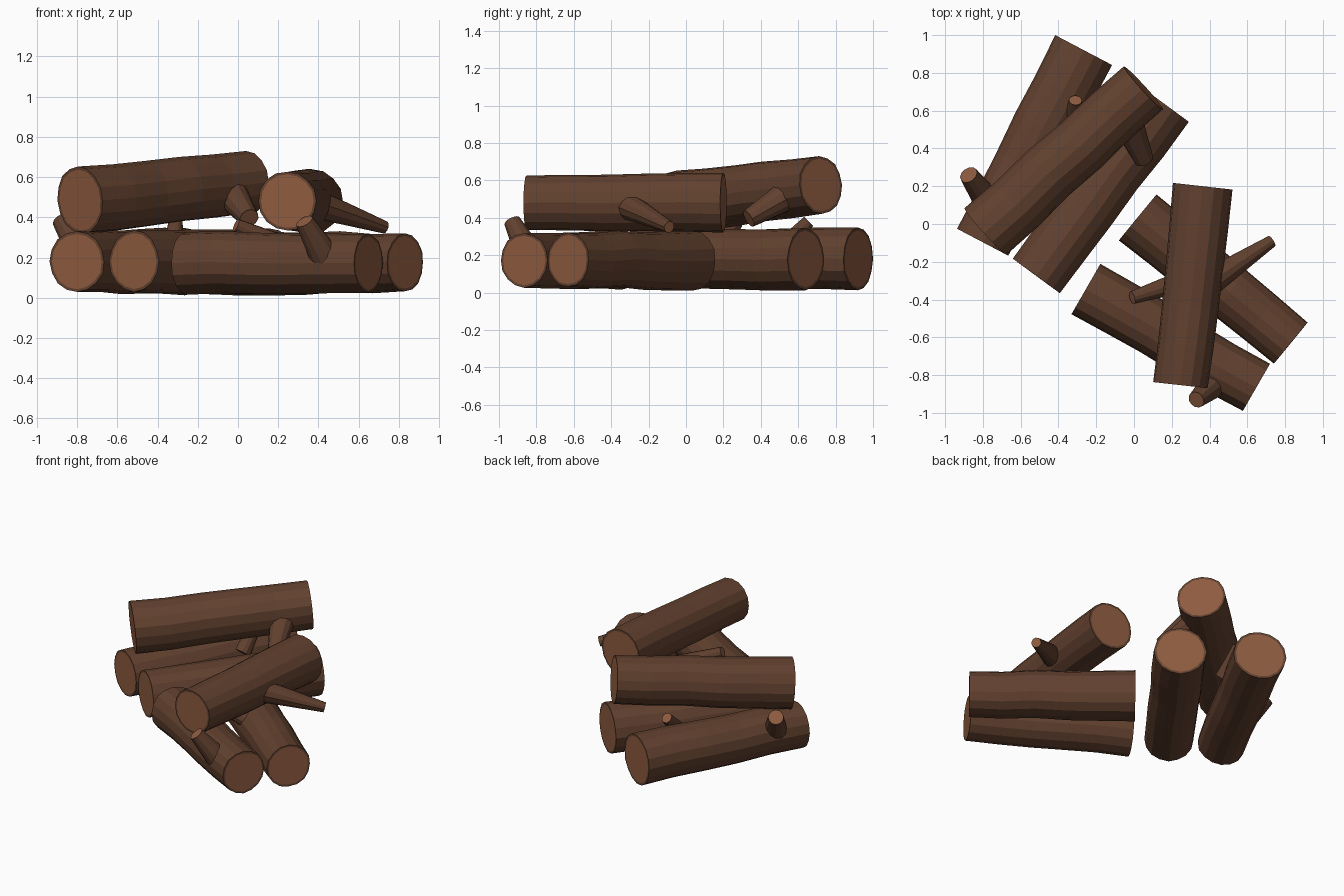
import bpy, bmesh, math, random
from mathutils import Vector

if "Cube" in bpy.data.objects:
    bpy.data.objects.remove(bpy.data.objects["Cube"])

random.seed(4)


def material(name, color):
    m = bpy.data.materials.new(name)
    m.diffuse_color = (*color, 1)
    m.use_nodes = True
    m.node_tree.nodes["Principled BSDF"].inputs["Base Color"].default_value = m.diffuse_color
    return m


BARK = material("bark", (0.12, 0.052, 0.028))
WOOD = material("cut_wood", (0.27, 0.105, 0.05))


def log(name, a, b, r0, r1, sides=16, rings=6, jitter=0.02, bend=0.006):
    """Tapered, faceted log from a to b with a bark rim around each cut face."""
    a, b = Vector(a), Vector(b)
    axis = (b - a).normalized()
    u = axis.cross(Vector((0, 0, 1))).normalized()
    v = u.cross(axis)
    rough = [1 + random.uniform(-jitter, jitter) for _ in range(sides)]
    bm = bmesh.new()

    def ring(c, r):
        pts = []
        for i in range(sides):
            t = math.tau * i / sides
            pts.append(bm.verts.new(c + (u * math.cos(t) + v * math.sin(t)) * r * rough[i]))
        return pts

    # cut-face rim, bark rings, cut-face rim
    loops = [ring(a, r0 * 0.91)]
    for k in range(rings):
        t = k / (rings - 1)
        c = a.lerp(b, t)
        if 0 < k < rings - 1:
            c += u * random.uniform(-bend, bend) + v * random.uniform(-bend, bend)
        loops.append(ring(c, r0 + (r1 - r0) * t))
    loops.append(ring(b, r1 * 0.91))
    for p, q in zip(loops, loops[1:]):
        for i in range(sides):
            j = (i + 1) % sides
            bm.faces.new((p[i], p[j], q[j], q[i]))
    for cap in (loops[0][::-1], loops[-1]):
        bm.faces.new(cap).material_index = 1
    bmesh.ops.recalc_face_normals(bm, faces=bm.faces)
    me = bpy.data.meshes.new(name)
    bm.to_mesh(me)
    bm.free()
    me.materials.append(BARK)
    me.materials.append(WOOD)
    bpy.context.collection.objects.link(bpy.data.objects.new(name, me))


# Logs: two lying on the ground and one across them, in each of two stacks
log("left_log_outer", (-0.80, -0.097, 0.18), (-0.265, 0.92, 0.18), 0.153, 0.17)
log("left_log_inner", (-0.517, -0.275, 0.183), (0.155, 0.64, 0.18), 0.152, 0.165)
log("left_log_top", (-0.785, -0.04, 0.485), (0.05, 0.72, 0.575), 0.168, 0.155)
log("right_log_inner", (0.02, 0.035, 0.17), (0.83, -0.63, 0.175), 0.16, 0.143)
log("right_log_outer", (-0.255, -0.345, 0.172), (0.648, -0.865, 0.172), 0.156, 0.146)
log("right_log_top", (0.245, -0.853, 0.48), (0.363, 0.20, 0.48), 0.147, 0.161)

# Branch stubs growing out of the logs
stubs = [
    ("left_outer_stub_low", (-0.76, 0.10, 0.19), (-0.875, 0.26, 0.385), 0.08, 0.05),
    ("left_outer_stub_high", (-0.32, 0.50, 0.22), (-0.31, 0.655, 0.38), 0.055, 0.035),
    ("left_top_stub", (-0.04, 0.56, 0.53), (0.055, 0.335, 0.395), 0.085, 0.05),
    ("right_inner_stub", (0.28, -0.30, 0.23), (-0.01, -0.39, 0.36), 0.06, 0.034),
    ("right_outer_stub", (0.45, -0.82, 0.17), (0.33, -0.93, 0.38), 0.082, 0.046),
    ("right_top_stub", (0.34, -0.35, 0.48), (0.73, -0.09, 0.35), 0.08, 0.032),
]
for name, a, b, r0, r1 in stubs:
    log(name, a, b, r0, r1, sides=12, rings=3, jitter=0.015, bend=0.002)
